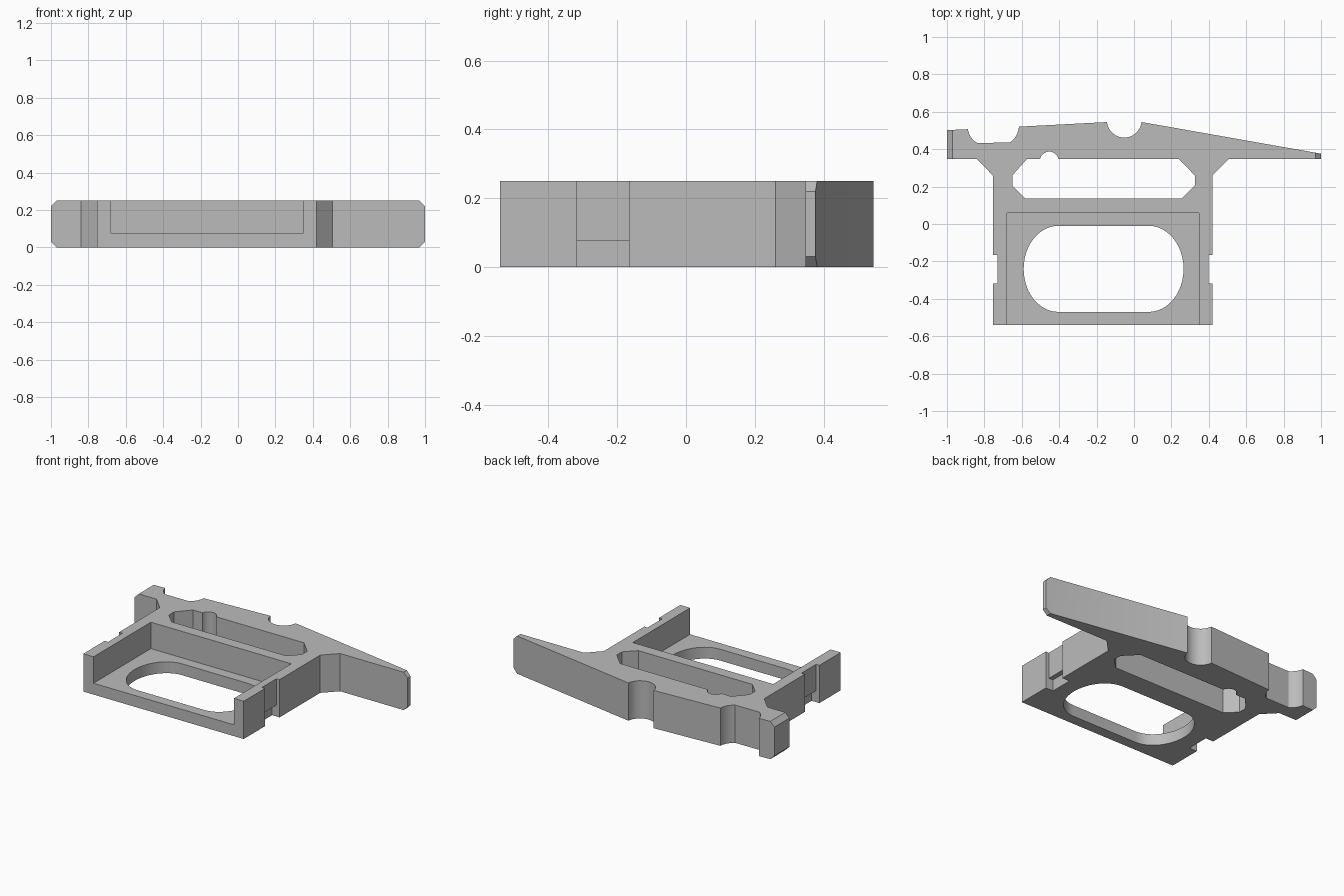
import bpy, bmesh, math

if "Cube" in bpy.data.objects:
    bpy.data.objects.remove(bpy.data.objects["Cube"])

HEIGHT = 0.25
FLOOR = 0.075

grey = bpy.data.materials.new("plain grey")
grey.use_nodes = True
grey.diffuse_color = (0.5, 0.5, 0.5, 1)
grey.node_tree.nodes["Principled BSDF"].inputs["Base Color"].default_value = (0.5, 0.5, 0.5, 1)


def arc(cx, cy, rx, ry, start, end, steps=16):
    """Points along an elliptical arc, angles in degrees."""
    angles = [math.radians(start + (end - start) * i / steps) for i in range(steps + 1)]
    return [(cx + rx * math.cos(a), cy + ry * math.sin(a)) for a in angles]


def prism(name, points, z0, z1):
    """Extrude a plan outline between two heights."""
    bm = bmesh.new()
    face = bm.faces.new([bm.verts.new((x, y, z0)) for x, y in points])
    top = bmesh.ops.extrude_face_region(bm, geom=[face])["geom"]
    for v in top:
        if isinstance(v, bmesh.types.BMVert):
            v.co.z = z1
    bmesh.ops.recalc_face_normals(bm, faces=bm.faces)
    mesh = bpy.data.meshes.new(name)
    bm.to_mesh(mesh)
    bm.free()
    mesh.materials.append(grey)
    obj = bpy.data.objects.new(name, mesh)
    bpy.context.collection.objects.link(obj)
    return obj


def box(name, x0, x1, y0, y1, z0, z1):
    return prism(name, [(x0, y0), (x1, y0), (x1, y1), (x0, y1)], z0, z1)


# Plan outline, anticlockwise from the front left corner of the frame
outline = [(-0.755, -0.54), (0.42, -0.54), (0.42, 0.26), (0.505, 0.347),
           (1, 0.347), (1, 0.376), (0.041, 0.545)]
outline += arc(-0.052, 0.555, 0.093, 0.093, 354, 186)        # finger scallop
outline += [(-0.145, 0.545)]
outline += arc(-0.715, 0.53, 0.1, 0.11, -5, -60, 8)          # hook recess, one side
outline += arc(-0.79, 0.525, 0.1, 0.105, -120, -170, 8)      # hook recess, other side
outline += [(-1, 0.502), (-1, 0.347), (-0.84, 0.347), (-0.755, 0.26)]
body = prism("frame_body", outline, 0, HEIGHT)

# Chamfer the upper and lower edges at both arm tips
bm = bmesh.new()
bm.from_mesh(body.data)
tips = [e for e in bm.edges
        if all(abs(v.co.x) > 0.999 for v in e.verts)
        and abs(e.verts[0].co.z - e.verts[1].co.z) < 0.001]
bmesh.ops.bevel(bm, geom=tips, offset=0.03, segments=1, affect='EDGES')
bm.to_mesh(body.data)
bm.free()

# Long slot with clipped corners and a small round relief
slot = [(-0.58, 0.135), (0.255, 0.135), (0.325, 0.205), (0.325, 0.26), (0.24, 0.347)]
slot += arc(-0.453, 0.337, 0.05, 0.05, 12, 168)
slot += [(-0.573, 0.347), (-0.65, 0.26), (-0.65, 0.205)]

# Rounded window in the pocket floor
window = arc(0.08, -0.24, 0.185, 0.23, -90, 90, 24)
window += arc(-0.405, -0.24, 0.185, 0.23, 90, 270, 24)

cutters = [
    prism("slot_cutter", slot, -0.1, 0.4),
    prism("window_cutter", window, -0.1, 0.4),
    box("pocket_cutter", -0.68, 0.348, -0.7, 0.06, FLOOR, 0.4),
]
# Side notches: shallow through the wall, deeper below the floor level
for name, outer, inner, deep in (("left", 0.5, 0.397, 0.365), ("right", -0.85, -0.73, -0.698)):
    for level, x, z0, z1 in (("upper", inner, -0.1, 0.4), ("lower", deep, -0.1, FLOOR)):
        cutters.append(box(f"{name}_{level}_notch_cutter", min(outer, x), max(outer, x),
                           -0.317, -0.165, z0, z1))

bpy.ops.object.select_all(action='DESELECT')
bpy.context.view_layer.objects.active = body
body.select_set(True)
for cutter in cutters:
    mod = body.modifiers.new(cutter.name, 'BOOLEAN')
    mod.operation = 'DIFFERENCE'
    mod.solver = 'EXACT'
    mod.object = cutter
    bpy.ops.object.modifier_apply(modifier=mod.name)
    bpy.data.objects.remove(cutter)

bpy.ops.object.shade_smooth_by_angle(angle=math.radians(25))
